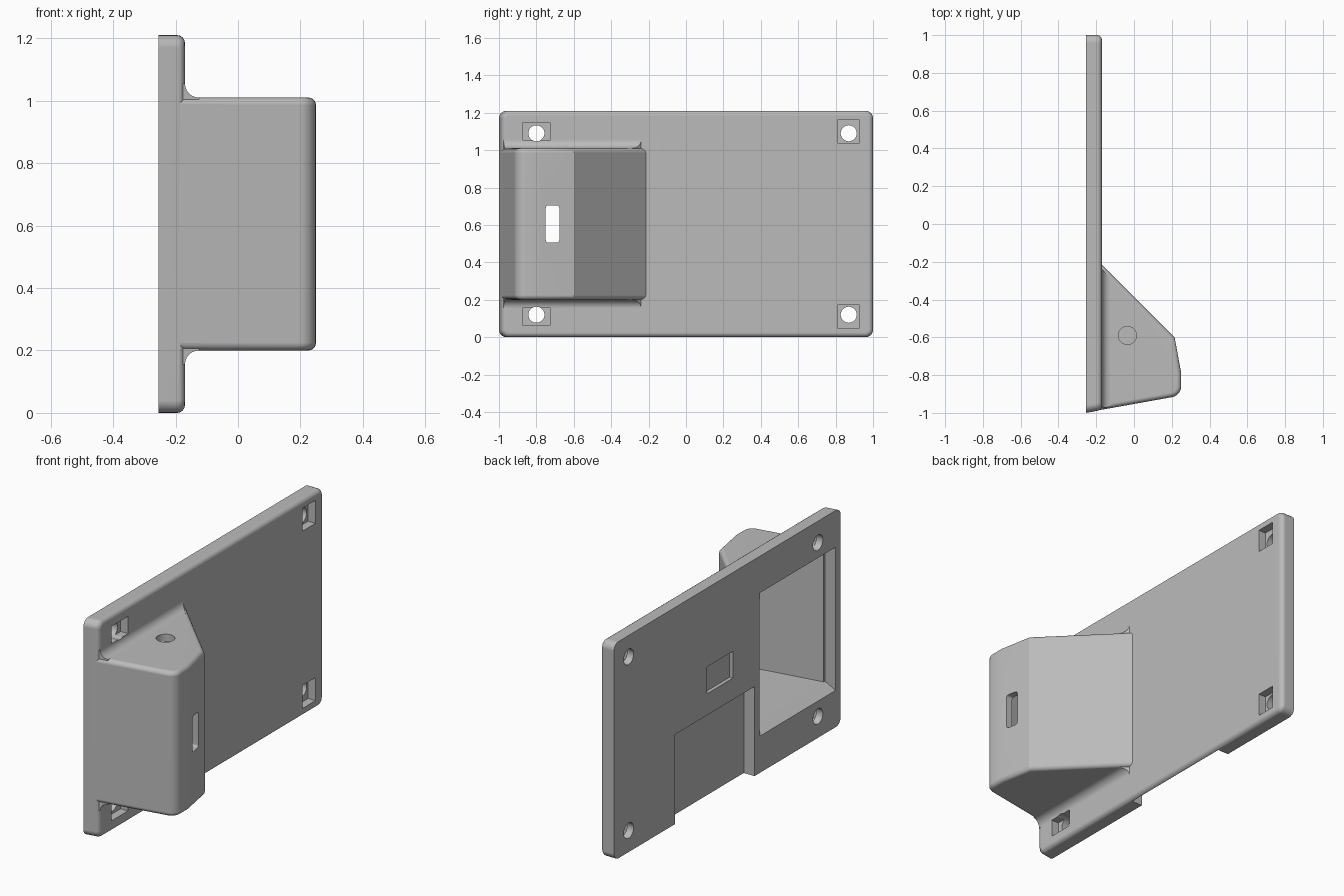
import bpy, bmesh, math

cube = bpy.data.objects.get("Cube")
if cube:
    bpy.data.objects.remove(cube, do_unlink=True)

BACK, FRONT, TOP = -0.255, -0.17, 1.21

grey = bpy.data.materials.new("grey_plastic")
grey.use_nodes = True
colour = (0.5, 0.5, 0.5, 1)
grey.diffuse_color = colour
grey.node_tree.nodes["Principled BSDF"].inputs["Base Color"].default_value = colour


def finish(name, bm):
    bmesh.ops.recalc_face_normals(bm, faces=bm.faces)
    mesh = bpy.data.meshes.new(name)
    bm.to_mesh(mesh)
    bm.free()
    mesh.materials.append(grey)
    obj = bpy.data.objects.new(name, mesh)
    bpy.context.scene.collection.objects.link(obj)
    return obj


def prism(points, axis, low, high):
    """Extrude a 2D outline along an axis, as a bmesh."""
    place = {"x": lambda a, b, t: (t, a, b),
             "y": lambda a, b, t: (a, t, b),
             "z": lambda a, b, t: (a, b, t)}[axis]
    bm = bmesh.new()
    ends = [[bm.verts.new(place(a, b, t)) for a, b in points] for t in (low, high)]
    for ring in ends:
        bm.faces.new(ring)
    for i in range(len(points)):
        j = (i + 1) % len(points)
        bm.faces.new((ends[0][i], ends[0][j], ends[1][j], ends[1][i]))
    bmesh.ops.recalc_face_normals(bm, faces=bm.faces)
    return bm


def round_edges(bm, rule, radius, segments=5):
    edges = [e for e in bm.edges if rule(*(v.co for v in e.verts))]
    bmesh.ops.bevel(bm, geom=edges, offset=radius, segments=segments,
                    profile=0.5, affect="EDGES", clamp_overlap=True)


def combine(target, tool, operation):
    """Boolean with the first solver that keeps the whole plate."""
    mod = target.modifiers.new("combine", "BOOLEAN")
    mod.operation, mod.object = operation, tool
    result = None
    for solver in ("EXACT", "MANIFOLD", "FLOAT"):
        mod.solver = solver
        bpy.context.view_layer.update()
        graph = bpy.context.evaluated_depsgraph_get()
        mesh = bpy.data.meshes.new_from_object(target.evaluated_get(graph))
        ys = [v.co.y for v in mesh.vertices]
        if ys and max(ys) - min(ys) > 1.9:
            result = mesh
            break
    target.modifiers.remove(mod)
    if result:
        target.data = result
    bpy.data.objects.remove(tool, do_unlink=True)


def cut(bm):
    tool = finish("cutter", bm)
    tool.hide_render = True
    combine(body, tool, "DIFFERENCE")


def box(x0, x1, y0, y1, z0, z1):
    return prism([(x0, y0), (x1, y0), (x1, y1), (x0, y1)], "z", z0, z1)


def disc(a, b, radius, axis, low, high, n=32):
    ring = [(a + radius * math.cos(math.tau * i / n),
             b + radius * math.sin(math.tau * i / n)) for i in range(n)]
    return prism(ring, axis, low, high)


# Mounting plate with rounded corners and a softened front rim
bm = prism([(BACK, -1), (FRONT, -0.985), (FRONT, 1), (BACK, 1)], "z", 0, TOP)
round_edges(bm, lambda p, q: abs(p.x - q.x) > 0.05, 0.04)
round_edges(bm, lambda p, q: min(p.x, q.x) > FRONT - 0.001, 0.025, 4)
body = finish("wall_plate_with_housing", bm)

# Angled housing, rooted inside the plate
LOW, HIGH = 0.2, 1.01
bm = prism([(BACK + 0.03, -0.993), (0.25, -0.908), (0.25, -0.79), (0.215, -0.6),
            (FRONT - 0.02, -0.195), (BACK + 0.03, -0.195)], "z", LOW, HIGH)
round_edges(bm, lambda p, q: abs(p.z - q.z) > 0.5 and p.x > 0.24 and p.y < -0.85, 0.048)
round_edges(bm, lambda p, q: abs(p.z - q.z) < 0.01 and max(p.x, q.x) > FRONT, 0.038)
combine(body, finish("housing", bm), "UNION")

# Concave fillets where the housing meets the plate
R = 0.045
for edge, side in ((LOW, -1), (HIGH, 1)):
    arc = [(FRONT + R - R * math.cos(t), edge + side * (R - R * math.sin(t)))
           for t in (math.pi / 2 * i / 6 for i in range(7))]
    root = [(FRONT + R, edge - side * 0.045), (FRONT - 0.02, edge - side * 0.045),
            (FRONT - 0.02, edge + side * R)]
    bm = prism(arc + root, "y", -1, 0)
    for v in bm.verts:
        if v.co.y < -0.5:
            v.co.y = -0.99 + 0.178 * (v.co.x - BACK)
        else:
            v.co.y = -0.41 - v.co.x
    combine(body, finish("fillet", bm), "UNION")

# Hollow interior, with a flared mouth at the back
cut(prism([(BACK - 0.01, -0.957), (0.21, -0.875), (0.21, -0.79), (0.183, -0.62),
           (-0.154, -0.286), (BACK - 0.01, -0.286)], "z", LOW + 0.04, HIGH - 0.04))
cut(prism([(BACK - 0.01, LOW), (BACK - 0.01, HIGH),
           (-0.19, HIGH - 0.04), (-0.19, LOW + 0.04)], "y", -0.955, -0.287))

# Window slot and top hole of the housing
bm = box(0.12, 0.3, -0.75, -0.677, 0.505, 0.705)
round_edges(bm, lambda p, q: abs(p.x - q.x) > 0.1, 0.015, 3)
cut(bm)
cut(disc(-0.035, -0.59, 0.048, "z", 0.9, 1.1))

# Recesses in the back face
cut(box(BACK - 0.01, BACK + 0.065, -0.24, 0.46, -0.05, 0.5))
cut(box(BACK - 0.01, BACK + 0.02, -0.05, 0.18, 0.62, 0.77))

# Screw holes, each with a nut pocket on the front
for y, half_y, half_z in ((-0.8, 0.072, 0.048), (0.87, 0.056, 0.064)):
    for z in (0.12, TOP - 0.12):
        cut(disc(y, z, 0.043, "x", BACK - 0.02, FRONT + 0.02))
        pocket_z = z + (0.01 if z > 0.5 else -0.01)
        cut(box(FRONT - 0.045, FRONT + 0.03, y - half_y, y + half_y,
                pocket_z - half_z, pocket_z + half_z))

# Smooth shading with crisp corners
bpy.ops.object.select_all(action="DESELECT")
body.select_set(True)
bpy.context.view_layer.objects.active = body
bpy.ops.object.shade_smooth_by_angle(angle=math.radians(25))
normals = body.modifiers.new("even_shading", "WEIGHTED_NORMAL")
normals.keep_sharp = True
